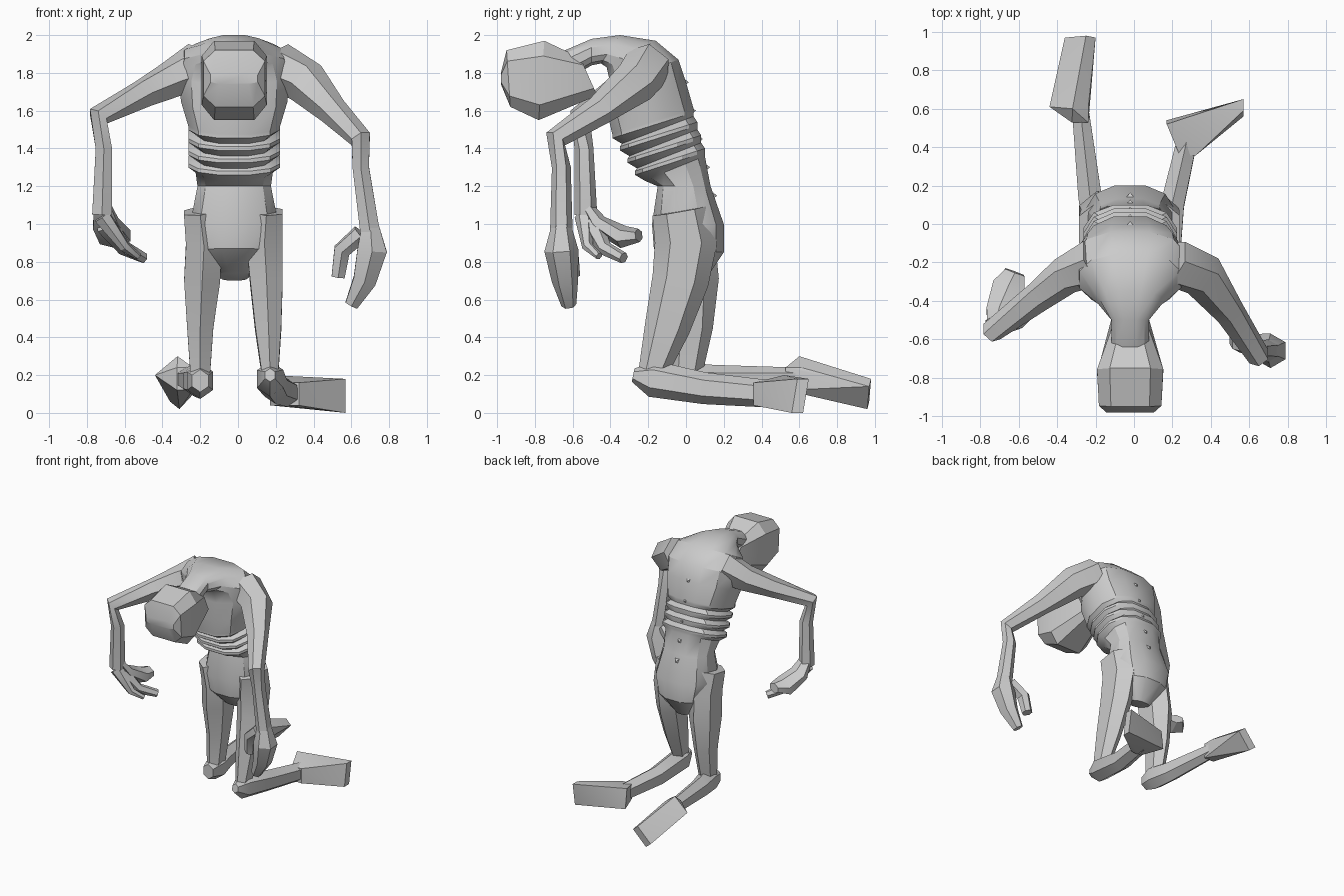
import bpy, bmesh, math
from mathutils import Vector

cube = bpy.data.objects.get("Cube")
if cube:
    bpy.data.objects.remove(cube, do_unlink=True)

shade = 0.6
colour = (shade, shade, shade, 1)
grey = bpy.data.materials.new("pale_grey_skin")
grey.use_nodes = True
grey.diffuse_color = colour
grey.node_tree.nodes["Principled BSDF"].inputs["Base Color"].default_value = colour


def finish(name, bm, angle):
    """Turn a bmesh into a shaded, coloured object."""
    bmesh.ops.recalc_face_normals(bm, faces=bm.faces)
    mesh = bpy.data.meshes.new(name)
    bm.to_mesh(mesh)
    bm.free()
    mesh.materials.append(grey)
    mesh.shade_smooth()
    mesh.set_sharp_from_angle(angle=math.radians(angle))
    part = bpy.data.objects.new(name, mesh)
    bpy.context.collection.objects.link(part)


def skin(name, rings, angle=32):
    """Bridge a list of point rings and cap both ends."""
    bm = bmesh.new()
    loops = [[bm.verts.new(point) for point in ring] for ring in rings]
    for lower, upper in zip(loops, loops[1:]):
        for i in range(len(lower)):
            bm.faces.new((lower[i - 1], lower[i], upper[i], upper[i - 1]))
    bm.faces.new(loops[0])
    bm.faces.new(loops[-1])
    finish(name, bm, angle)


def circle(sides):
    """Unit circle points with a flat side towards each axis."""
    turns = [math.tau * (i + 0.5) / sides for i in range(sides)]
    return [(math.cos(turn), math.sin(turn)) for turn in turns]


def soften(value, squareness):
    return math.copysign(abs(value) ** squareness, value)


def body(name, sections, sides, squareness, angle):
    """Each section: front y, front z, back y, back z, half width."""
    rings = []
    flat = soften(math.cos(math.pi / sides), squareness)
    for front_y, front_z, back_y, back_z, width in sections:
        front, back = Vector((-.02, front_y, front_z)), Vector((-.02, back_y, back_z))
        ring = []
        for c, s in circle(sides):
            point = front.lerp(back, 0.5 - 0.5 * soften(c, squareness) / flat)
            point.x += width * soften(s, squareness)
            ring.append(point)
        rings.append(ring)
    skin(name, rings, angle)


def limb(name, path, depth=1.0):
    """Each path point: x, y, z, radius; depth stretches the section fore and aft."""
    points = [Vector(step[:3]) for step in path]
    last = len(points) - 1
    rings = []
    for i, point in enumerate(points):
        along = (points[min(i + 1, last)] - points[max(i - 1, 0)]).normalized()
        across = Vector((1, 0, 0))
        across = (across - along * along.dot(across)).normalized()
        fore = along.cross(across) * depth
        radius = path[i][3]
        rings.append([point + radius * (across * c + fore * s) for c, s in circle(6)])
    skin(name, rings)


def hull(name, points):
    bm = bmesh.new()
    for point in points:
        bm.verts.new(point)
    bmesh.ops.convex_hull(bm, input=bm.verts)
    finish(name, bm, 25)


def foot(name, ankle, heel, toe, thickness):
    """Wedge from the ankle to a flat sole; the toe end has a thickness."""
    ankle = Vector(ankle)
    points = [Vector(corner) for corner in heel + toe]
    points += [Vector(corner) + Vector(thickness) for corner in toe]
    for c, s in circle(4):
        points += [ankle + Vector((c, s, side)) * .06 for side in (-1, 1)]
    hull(name, points)


# Hunched trunk: pelvis, stepped ribs, chest, shoulders and neck
trunk = [(-.06, .75, .1, .7, .08), (-.17, .87, .2, .85, .2), (-.18, 1, .2, 1, .24), (-.15, 1.2, .13, 1.2, .2)]
for rib in range(4):
    y, z = -.25 - .04 * rib, 1.25 + .065 * rib
    back_y, back_z = .1 - .02 * rib, 1.36 + .07 * rib
    trunk += [(y + .03, z - .02, back_y, back_z, .21),
              (y - .02, z + .01, back_y, back_z + .02, .25),
              (y - .02, z + .03, back_y, back_z + .04, .25)]
trunk += [(-.42, 1.6, 0, 1.75, .29), (-.4, 1.74, -.04, 1.87, .3), (-.42, 1.83, -.16, 1.97, .27),
          (-.45, 1.85, -.35, 2, .17), (-.5, 1.84, -.5, 1.98, .1), (-.6, 1.78, -.64, 1.92, .1)]
body("trunk", trunk, sides=12, squareness=.8, angle=32)

# Blocky bowed head
head = [(-.47, 1.68, -.56, 1.88, .1), (-.78, 1.55, -.75, 1.97, .18),
        (-.93, 1.62, -.95, 1.92, .17), (-.98, 1.74, -.98, 1.8, .13)]
body("head", head, sides=8, squareness=.55, angle=25)

# Spine knobs, evenly spaced up the back
low, high = Vector((-.02, .15, 1.15)), Vector((-.02, 0, 1.75))
for i in range(5):
    centre = low.lerp(high, i / 4)
    offsets = [Vector((c, 0, s)) * .06 for c, s in circle(4)]
    hull("spine_knob", [centre + Vector((0, .015, 0))] + [centre + o - Vector((0, .04, 0)) for o in offsets])

# Arms
limb("left_arm", [(.2, -.2, 1.84, .13), (.36, -.27, 1.75, .12), (.5, -.46, 1.6, .08), (.65, -.69, 1.45, .06),
                  (.65, -.66, 1.3, .05), (.7, -.66, .95, .06)])
limb("right_arm", [(-.2, -.2, 1.84, .13), (-.36, -.27, 1.76, .1), (-.5, -.38, 1.69, .08), (-.74, -.56, 1.57, .06),
                   (-.71, -.54, 1.4, .05), (-.72, -.53, 1.05, .06)])

# Hands
limb("left_palm", [(.7, -.66, 1, .05), (.71, -.66, .86, .09), (.67, -.64, .7, .07), (.6, -.62, .57, .04)])
limb("left_thumb", [(.65, -.65, .95, .05), (.55, -.62, .86, .05), (.53, -.6, .72, .04)])
limb("right_palm", [(-.72, -.53, 1.1, .05), (-.7, -.46, 1, .08), (-.65, -.33, .93, .1), (-.62, -.25, .94, .06)],
     depth=.6)
limb("right_long_finger", [(-.7, -.5, 1, .06), (-.6, -.43, .87, .04), (-.5, -.33, .82, .03)])
limb("right_short_finger", [(-.72, -.54, 1.04, .05), (-.6, -.52, .88, .03), (-.53, -.46, .83, .02)])

# Thighs with hip crests at the top
limb("left_thigh", [(.15, -.03, 1.07, .1), (.14, 0, .9, .11), (.15, -.03, .7, .1),
                    (.16, -.1, .45, .08), (.17, -.18, .2, .05)], depth=1.5)
limb("right_thigh", [(-.2, -.03, 1.07, .1), (-.18, 0, .9, .11), (-.19, .02, .7, .11),
                     (-.2, .03, .45, .08), (-.2, 0, .2, .06)], depth=1.4)

# Folded shins
limb("left_shin", [(.17, -.28, .2, .03), (.17, -.18, .18, .08), (.2, .1, .13, .07), (.28, .45, .1, .06)], depth=1.2)
limb("right_shin", [(-.2, -.1, .17, .05), (-.2, 0, .17, .08), (-.23, .15, .17, .07), (-.28, .6, .18, .05)], depth=1.2)

# Wedge feet with flat soles
foot("left_foot", ankle=(.28, .4, .1), heel=[(.17, .52, .2), (.17, .54, .04)],
     toe=[(.57, .65, .18), (.57, .62, 0)], thickness=(0, -.06, 0))
foot("right_foot", ankle=(-.28, .57, .18), heel=[(-.44, .61, .2), (-.32, .6, .3)],
     toe=[(-.36, .97, .06), (-.25, .98, .18)], thickness=(.05, -.01, -.04))
